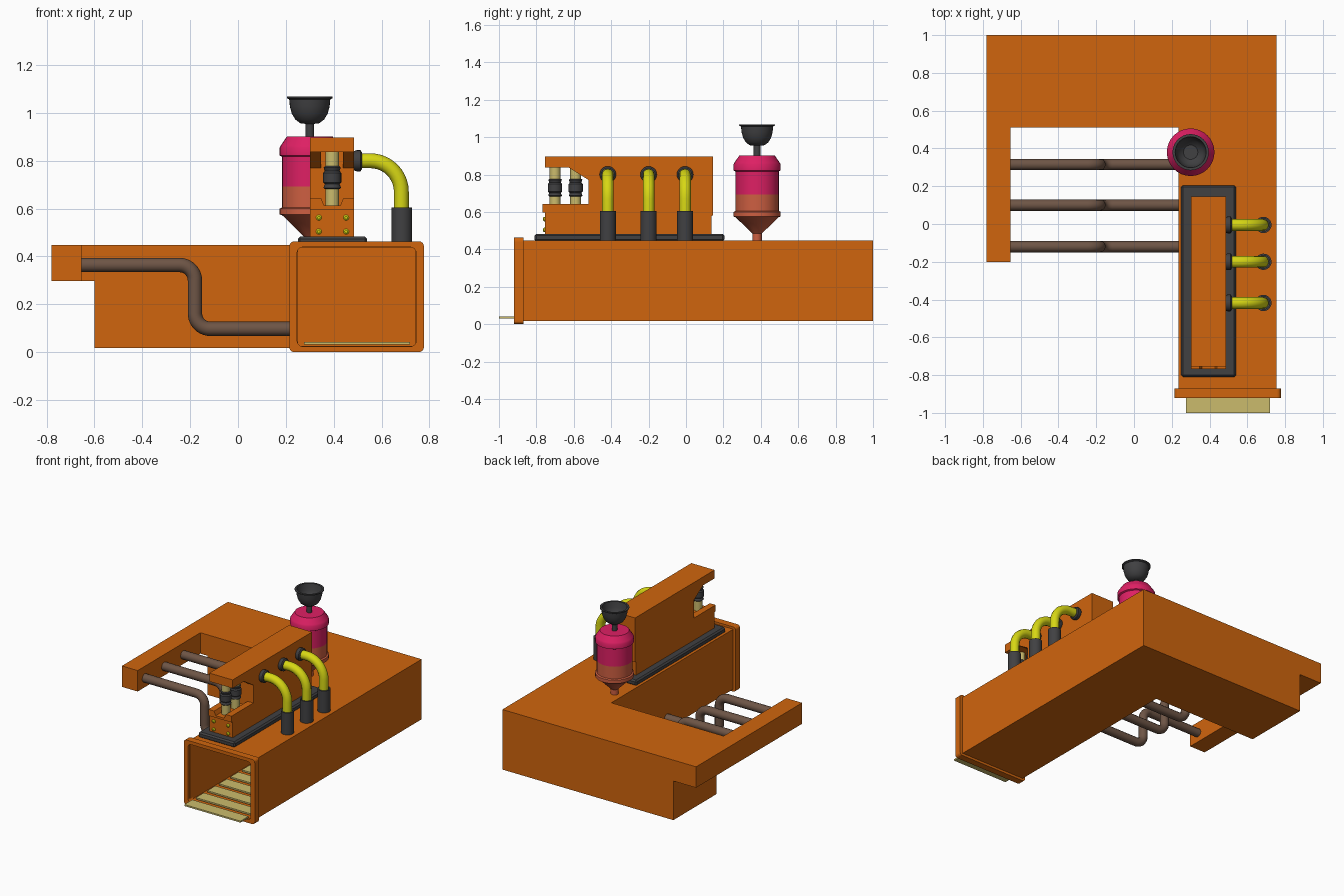
import bpy, bmesh, math
from mathutils import Vector

if "Cube" in bpy.data.objects:
    bpy.data.objects.remove(bpy.data.objects["Cube"])


def material(name, r, g, b):
    m = bpy.data.materials.new(name)
    m.diffuse_color = (r, g, b, 1)
    m.use_nodes = True
    m.node_tree.nodes["Principled BSDF"].inputs["Base Color"].default_value = m.diffuse_color
    return m


ORANGE = material("orange paint", 0.63, 0.13, 0.004)
DARK = material("dark grey", 0.052, 0.052, 0.055)
YELLOW = material("yellow", 0.68, 0.68, 0.007)
OCHRE = material("pale ochre", 0.60, 0.50, 0.15)
PINK = material("magenta", 0.73, 0.014, 0.127)
SALMON = material("salmon", 0.61, 0.114, 0.053)
BROWN = material("brown", 0.156, 0.091, 0.061)


def finish(name, bm, mats, smooth=False, bevel=0):
    bmesh.ops.recalc_face_normals(bm, faces=bm.faces)
    me = bpy.data.meshes.new(name)
    bm.to_mesh(me)
    bm.free()
    ob = bpy.data.objects.new(name, me)
    bpy.context.collection.objects.link(ob)
    for m in (mats if isinstance(mats, list) else [mats]):
        me.materials.append(m)
    if bevel:
        mod = ob.modifiers.new("bevel", "BEVEL")
        mod.width, mod.segments = bevel, 1
    if smooth:
        shade(ob)
    return ob


def shade(ob):
    bpy.ops.object.select_all(action='DESELECT')
    ob.select_set(True)
    bpy.context.view_layer.objects.active = ob
    bpy.ops.object.shade_smooth_by_angle(angle=math.radians(35))


def prism(name, pts, axis, lo, hi, mat, bevel=0):
    """Extrude a 2D outline along an axis (x: pts are y,z; y: x,z; z: x,y)."""
    place = {'x': lambda a, b: (lo, a, b), 'y': lambda a, b: (a, lo, b),
             'z': lambda a, b: (a, b, lo)}[axis]
    bm = bmesh.new()
    f = bm.faces.new([bm.verts.new(place(*p)) for p in pts])
    new = bmesh.ops.extrude_face_region(bm, geom=[f])["geom"]
    step = Vector([(hi - lo) * (axis == a) for a in "xyz"])
    bmesh.ops.translate(bm, vec=step, verts=[v for v in new if isinstance(v, bmesh.types.BMVert)])
    return finish(name, bm, mat, bevel=bevel)


def box(name, x0, x1, y0, y1, z0, z1, mat, bevel=0):
    return prism(name, [(x0, y0), (x1, y0), (x1, y1), (x0, y1)], 'z', z0, z1, mat, bevel)


def lathe(name, profile, origin, mats, axis='z', n=32, split=None):
    """Revolve (radius, height) points; faces above split use the second colour."""
    bm = bmesh.new()
    ox, oy, oz = origin
    rings = []
    for r, h in profile:
        ring = []
        for i in range(n):
            a = 2 * math.pi * i / n
            c, s = r * math.cos(a), r * math.sin(a)
            off = {'z': (c, s, h), 'x': (h, c, s), 'y': (c, h, s)}[axis]
            ring.append(bm.verts.new((ox + off[0], oy + off[1], oz + off[2])))
        rings.append(ring)
    for a, b in zip(rings, rings[1:]):
        for i in range(n):
            bm.faces.new((a[i], a[(i + 1) % n], b[(i + 1) % n], b[i]))
    bm.faces.new(rings[0])
    bm.faces.new(rings[-1])
    if split is not None:
        for f in bm.faces:
            f.material_index = int(f.calc_center_median().z > split)
    return finish(name, bm, mats, smooth=True)


def pipe(name, corners, bend, radius, mat):
    """Round pipe through corner points with right-angle bends."""
    pts = [Vector(corners[0])]
    for a, b, c in zip(corners, corners[1:], corners[2:]):
        a, b, c = Vector(a), Vector(b), Vector(c)
        u, w = (a - b).normalized(), (c - b).normalized()
        for i in range(11):
            t = math.pi / 2 * i / 10
            pts.append(b + bend * (u * (1 - math.sin(t)) + w * (1 - math.cos(t))))
    pts.append(Vector(corners[-1]))
    cu = bpy.data.curves.new(name, 'CURVE')
    cu.dimensions = '3D'
    cu.bevel_depth, cu.bevel_resolution, cu.use_fill_caps = radius, 4, True
    sp = cu.splines.new('POLY')
    sp.points.add(len(pts) - 1)
    for p, v in zip(sp.points, pts):
        p.co = (*v, 1)
    cu.materials.append(mat)
    ob = bpy.data.objects.new(name, cu)
    bpy.context.collection.objects.link(ob)
    bpy.ops.object.select_all(action='DESELECT')
    ob.select_set(True)
    bpy.context.view_layer.objects.active = ob
    bpy.ops.object.convert(target='MESH')
    shade(bpy.context.view_layer.objects.active)


def round_rect(x0, x1, z0, z1, r, n=4):
    pts = []
    for k, (cx, cz) in enumerate([(x1 - r, z1 - r), (x0 + r, z1 - r), (x0 + r, z0 + r), (x1 - r, z0 + r)]):
        for i in range(n + 1):
            a = math.pi / 2 * (k + i / n)
            pts.append((cx + r * math.cos(a), cz + r * math.sin(a)))
    return pts


# L-shaped duct, hollowed from the front
duct = prism("duct_body", [(0.235, -0.90), (0.755, -0.90), (0.755, 1), (-0.60, 1), (-0.60, 0.51), (0.235, 0.51)],
             'z', 0.02, 0.45, ORANGE)
cutter = box("duct_cutter", 0.25, 0.742, -1.1, 0.98, 0.028, 0.44, ORANGE)
cutter.hide_render = True
cutter.hide_set(True)
mod = duct.modifiers.new("hollow", "BOOLEAN")
mod.operation, mod.object, mod.solver = 'DIFFERENCE', cutter, 'EXACT'
bpy.context.view_layer.objects.active = duct
bpy.ops.object.modifier_apply(modifier="hollow")
bpy.data.objects.remove(cutter)

# raised shelf and side beam
prism("side_beam", [(-0.78, -0.2), (-0.655, -0.2), (-0.655, 0.51), (-0.60, 0.51), (-0.60, 1), (-0.78, 1)],
      'z', 0.30, 0.45, ORANGE)

# rounded front flange ring
bm = bmesh.new()
outer, inner = round_rect(0.215, 0.777, 0.003, 0.466, 0.02), round_rect(0.247, 0.745, 0.026, 0.442, 0.025)
loops = [[bm.verts.new((x, y, z)) for x, z in pts]
         for pts, y in [(outer, -0.87), (outer, -0.92), (inner, -0.92), (inner, -0.87)]]
for a, b in zip(loops, loops[1:] + loops[:1]):
    for i in range(len(a)):
        j = (i + 1) % len(a)
        bm.faces.new((a[i], a[j], b[j], b[i]))
finish("front_flange", bm, ORANGE)

# conveyor slats
for i in range(14):
    y = -1 + 0.13 * i
    box(f"slat_{i}", 0.275, 0.72, y, y + 0.09, 0.034, 0.045, OCHRE)

# brown pipes between beam and duct
for i, y in enumerate((0.315, 0.10, -0.12)):
    pipe(f"brown_pipe_{i}", [(-0.66, y, 0.367), (-0.18, y, 0.367), (-0.18, y, 0.10), (0.24, y, 0.10)], 0.065, 0.03, BROWN)

# press machine on its dark plate
box("machine_plate", 0.25, 0.54, -0.81, 0.205, 0.445, 0.486, DARK, bevel=0.01)
prism("machine_body", [(-0.755, 0.84), (-0.52, 0.84), (-0.52, 0.48), (0.135, 0.48), (0.135, 0.58),
                       (0.145, 0.585), (0.145, 0.90), (-0.755, 0.90)], 'x', 0.302, 0.486, ORANGE)
box("press_base", 0.302, 0.486, -0.755, -0.52, 0.48, 0.61, ORANGE)
for i, (x0, x1) in enumerate(((0.302, 0.348), (0.44, 0.486))):
    prism(f"bracket_{i}", [(-0.63, 0.842), (-0.515, 0.842), (-0.515, 0.77)], 'x', x0, x1, ORANGE)
# notched lip of the press base
prism("press_lip", [(0.302, 0.60), (0.486, 0.60), (0.486, 0.645), (0.44, 0.645), (0.428, 0.615),
                    (0.36, 0.615), (0.348, 0.645), (0.302, 0.645)], 'y', -0.767, -0.52, ORANGE)
for i, y in enumerate((-0.70, -0.59)):
    lathe(f"piston_{i}", [(0.029, 0.605), (0.029, 0.842)], (0.394, y, 0), OCHRE, n=20)
    lathe(f"piston_collar_{i}", [(0.031, 0.685), (0.037, 0.69), (0.031, 0.705), (0.038, 0.712), (0.038, 0.752),
                                 (0.031, 0.76), (0.036, 0.775), (0.031, 0.78)], (0.394, y, 0), DARK, n=20)
for i, (x, z) in enumerate(((0.338, 0.565), (0.452, 0.565), (0.338, 0.507), (0.452, 0.507))):
    lathe(f"bolt_{i}", [(0.012, 0.01), (0.012, -0.005), (0.006, -0.01)], (x, -0.755, z), YELLOW, axis='y', n=12)

# yellow elbow pipes with dark collars and sockets
for i, y in enumerate((-0.005, -0.20, -0.418)):
    pipe(f"yellow_pipe_{i}", [(0.48, y, 0.803), (0.683, y, 0.803), (0.683, y, 0.59)], 0.13, 0.031, YELLOW)
    lathe(f"pipe_collar_{i}", [(0.038, 0.48), (0.044, 0.495), (0.044, 0.512), (0.036, 0.518)], (0, y, 0.803), DARK, axis='x', n=20)
    lathe(f"pipe_socket_{i}", [(0.043, 0.445), (0.043, 0.607), (0.034, 0.607), (0.034, 0.59)], (0.685, y, 0), DARK, n=24)

# two-colour tank with funnel base
lathe("tank", [(0.025, 0.445), (0.025, 0.487), (0.115, 0.575), (0.126, 0.578), (0.126, 0.603), (0.116, 0.608),
               (0.116, 0.695), (0.116, 0.82), (0.126, 0.825), (0.126, 0.858), (0.12, 0.868), (0.095, 0.905)],
      (0.30, 0.38, 0), [SALMON, PINK], split=0.695)
# dark filler cup
lathe("filler_cup", [(0.018, 0.90), (0.018, 0.957), (0.04, 0.96), (0.06, 0.975), (0.075, 1.0), (0.083, 1.03),
                     (0.086, 1.06), (0.096, 1.065), (0.096, 1.071), (0.082, 1.071), (0.076, 1.03),
                     (0.064, 0.995), (0.038, 0.975)], (0.30, 0.38, 0), DARK)

# rest the whole model on the ground
for ob in bpy.data.objects:
    ob.location.z -= 0.003
